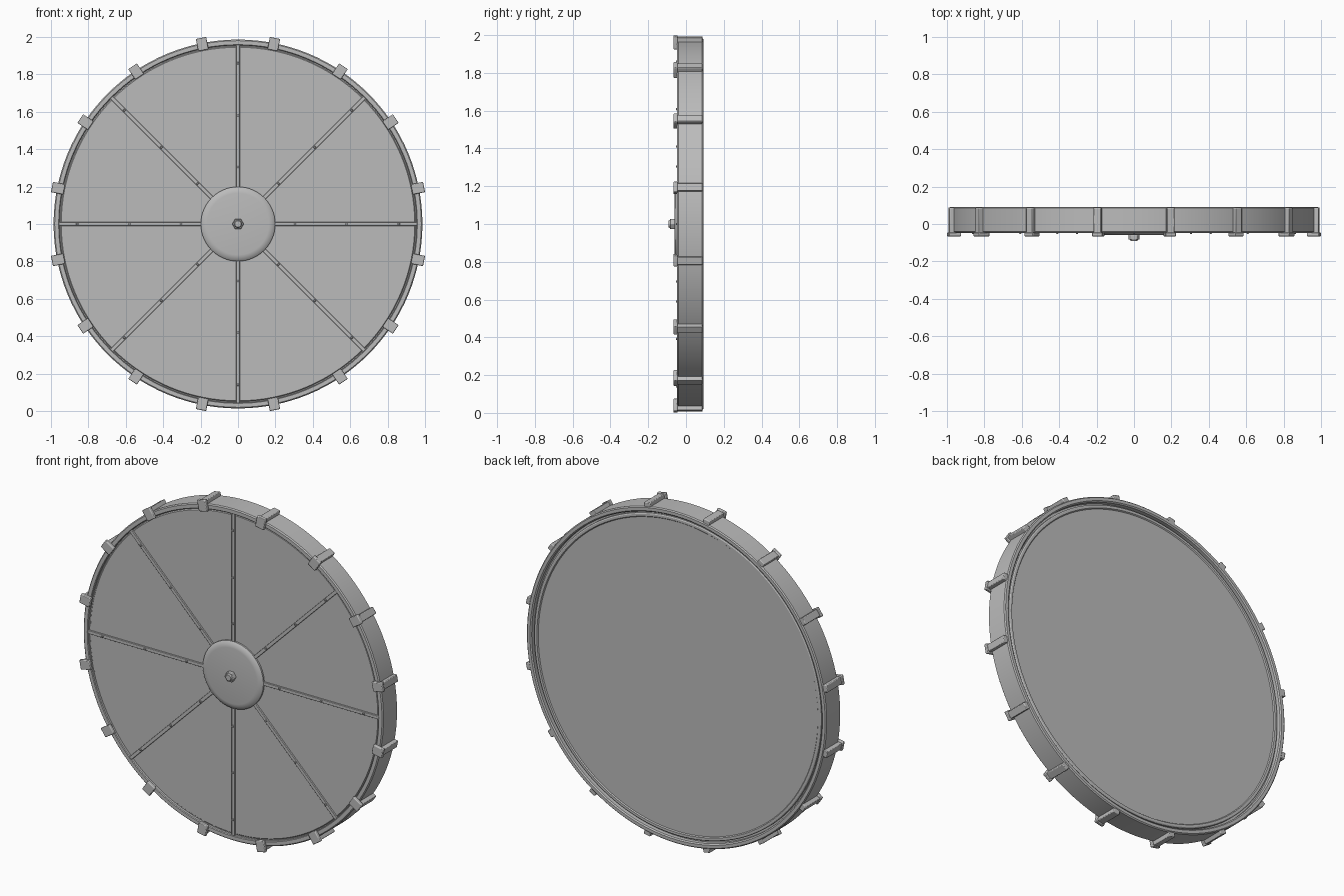
import bpy, bmesh, math
from mathutils import Matrix, Vector

if "Cube" in bpy.data.objects:
    bpy.data.objects.remove(bpy.data.objects["Cube"])

grey = bpy.data.materials.new("plain_grey")
grey.diffuse_color = (0.5, 0.5, 0.5, 1)
grey.use_nodes = True
grey.node_tree.nodes["Principled BSDF"].inputs["Base Color"].default_value = grey.diffuse_color
CENTRE = Matrix.Translation((0, 0, 1))


def finish(name, bm, bevel=0):
    bmesh.ops.recalc_face_normals(bm, faces=bm.faces)
    me = bpy.data.meshes.new(name)
    bm.to_mesh(me)
    bm.free()
    me.materials.append(grey)
    ob = bpy.data.objects.new(name, me)
    bpy.context.collection.objects.link(ob)
    if bevel:
        mod = ob.modifiers.new("soft_edges", 'BEVEL')
        mod.width = bevel
        mod.segments = 2
        mod.limit_method = 'ANGLE'
    bpy.ops.object.select_all(action='DESELECT')
    bpy.context.view_layer.objects.active = ob
    ob.select_set(True)
    bpy.ops.object.shade_smooth_by_angle(angle=math.radians(30))
    return ob


def lathe(name, profile, steps=128, closed=False):
    """Revolve (radius, y) points around the y axis through the wheel centre."""
    bm = bmesh.new()
    verts = [bm.verts.new((r, y, 0)) for r, y in profile]
    edges = [bm.edges.new(p) for p in zip(verts, verts[1:])]
    if closed:
        edges.append(bm.edges.new((verts[-1], verts[0])))
    bmesh.ops.spin(bm, geom=verts + edges, cent=(0, 0, 0), axis=(0, 1, 0),
                   angle=2 * math.pi, steps=steps, use_merge=True)
    bmesh.ops.remove_doubles(bm, verts=bm.verts, dist=1e-5)
    bm.transform(CENTRE)
    return finish(name, bm)


def add_box(bm, r0, r1, y0, y1, width, angle):
    """Box in radial coordinates, turned to the given angle round the wheel."""
    m = (CENTRE @ Matrix.Rotation(-angle, 4, 'Y')
         @ Matrix.Translation(((r0 + r1) / 2, (y0 + y1) / 2, 0))
         @ Matrix.Diagonal((r1 - r0, y1 - y0, width, 1)))
    bmesh.ops.create_cube(bm, size=1, matrix=m)


def add_cylinder(bm, r1, r2, y0, y1, sides, at=(0, 0)):
    """Cylinder along y; r1 at the back (y1), r2 at the front (y0)."""
    m = (Matrix.Translation((at[0], (y0 + y1) / 2, 1 + at[1]))
         @ Matrix.Rotation(math.pi / 2, 4, 'X'))
    bmesh.ops.create_cone(bm, cap_ends=True, segments=sides, radius1=r1,
                          radius2=r2, depth=y1 - y0, matrix=m)


# outer rim hoop
lathe("rim", [(0.955, -0.043), (0.959, -0.047), (0.980, -0.047), (0.986, -0.041),
              (0.986, 0.086), (0.980, 0.092), (0.962, 0.092), (0.955, 0.086)],
      closed=True)

# round panel filling the rim, with a stepped border at the back
lathe("panel", [(0, -0.036), (0.945, -0.036), (0.950, -0.030), (0.957, -0.030),
                (0.957, 0.062), (0.944, 0.062), (0.944, 0.076), (0.938, 0.080),
                (0.925, 0.080), (0.920, 0.074), (0, 0.074)])

# eight radial strips with small rivets
bm = bmesh.new()
for k in range(8):
    add_box(bm, 0.17, 0.957, -0.046, -0.034, 0.020, k * math.pi / 4)
finish("radial_strips", bm, 0.002)
bm = bmesh.new()
for k in range(8):
    a = k * math.pi / 4
    for r in (0.305, 0.58, 0.86):
        add_cylinder(bm, 0.007, 0.005, -0.054, -0.044, 10,
                     (r * math.cos(a), r * math.sin(a)))
finish("rivets", bm)

# hub cap with sloped edge
lathe("hub_cap", [(0, -0.060), (0.165, -0.060), (0.178, -0.058), (0.195, -0.050),
                  (0.199, -0.046), (0.199, -0.034)], steps=64)

# hexagonal centre bolt with its washer and tip
bm = bmesh.new()
add_cylinder(bm, 0.031, 0.031, -0.084, -0.058, 6)
bm.transform(CENTRE @ Matrix.Rotation(math.radians(30), 4, 'Y') @ CENTRE.inverted())
finish("centre_bolt", bm, 0.003)
bm = bmesh.new()
add_cylinder(bm, 0.022, 0.017, -0.092, -0.082, 24)
finish("bolt_tip", bm)

# sixteen rim clamps: front pad plus strap across the rim
pads, straps = bmesh.new(), bmesh.new()
for k in range(16):
    a = (k + 0.5) * math.pi / 8
    add_box(pads, 0.947, 1.014, -0.066, -0.045, 0.056, a)
    add_box(straps, 0.978, 1.009, -0.056, 0.088, 0.042, a)
finish("clamp_pads", pads, 0.004)
finish("clamp_straps", straps, 0.004)
